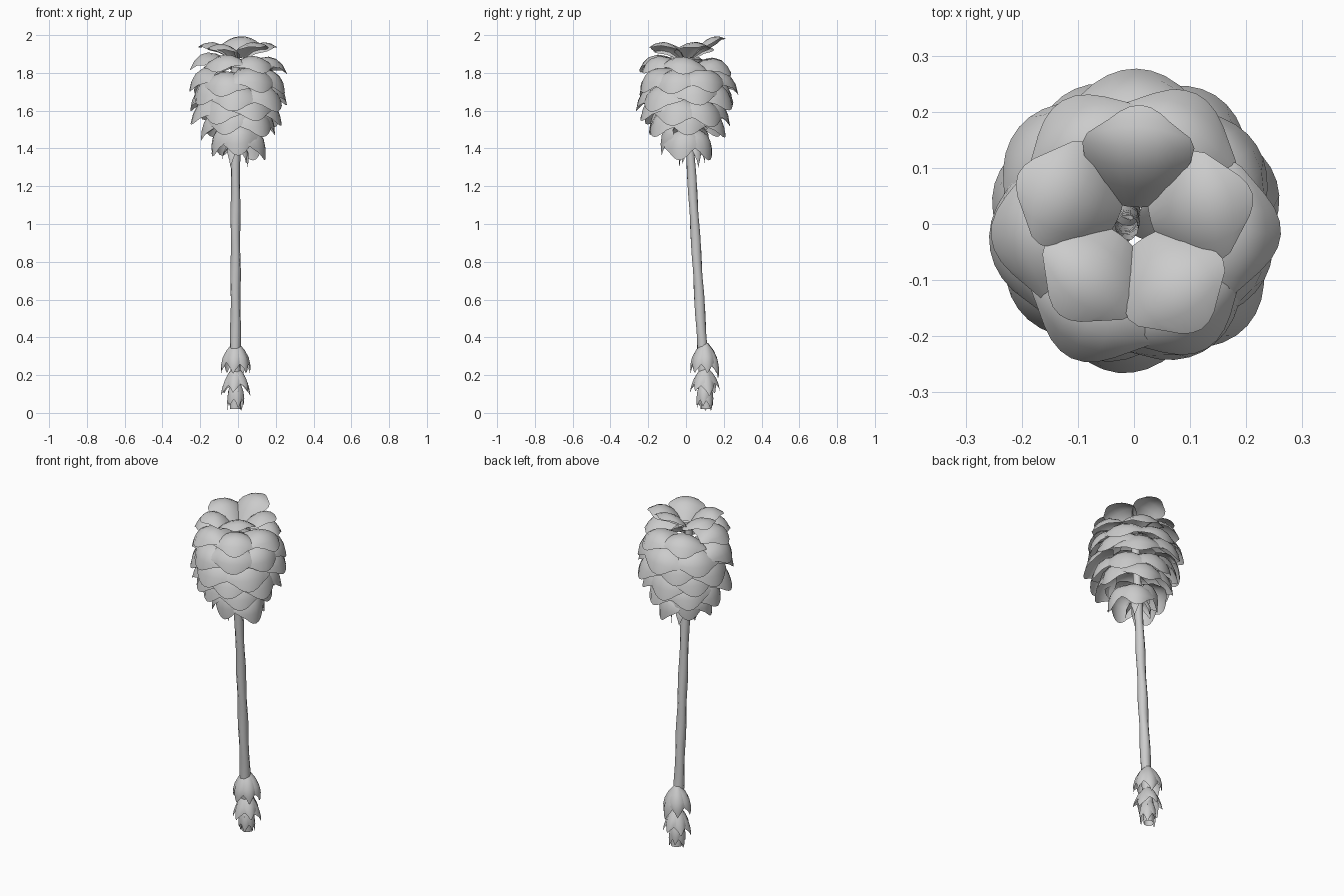
import bpy, math, random
from mathutils import Vector

if "Cube" in bpy.data.objects:
    bpy.data.objects.remove(bpy.data.objects["Cube"])

random.seed(4)


def finish(name, verts, faces):
    me = bpy.data.meshes.new(name)
    me.from_pydata(verts, [], faces)
    me.update()
    ob = bpy.data.objects.new(name, me)
    bpy.context.collection.objects.link(ob)
    for p in me.polygons:
        p.use_smooth = True
    return ob


def add_petal(verts, faces, centre, az, path, half, sag, widths, twist=0.0):
    """Cupped sheet following a (radius, z) curve through start, mid, tip."""
    a, m, b = [Vector(p) for p in path]
    c = 2 * m - (a + b) / 2
    out = Vector((math.cos(az), math.sin(az), 0))
    side = Vector((-math.sin(az), math.cos(az), 0))
    n, base = 6, len(verts)
    rows = len(widths)
    for i in range(rows):
        for j in range(n + 1):
            u = 2 * j / n - 1
            t = i / (rows - 1) * (1 - 0.13 * u * u)
            p = a * (1 - t) ** 2 + c * 2 * t * (1 - t) + b * t * t
            d = ((c - a) * (1 - t) + (b - c) * t).normalized()
            nrm = Vector((-d.y, d.x))
            s = u * half * widths[i]
            p = p - nrm * (sag * s * s / half)
            lift = twist * s
            verts.append(centre + out * p.x + side * s + Vector((0, 0, p.y + lift)))
    for i in range(rows - 1):
        for j in range(n):
            k = base + i * (n + 1) + j
            faces.append((k, k + 1, k + n + 2, k + n + 1))


# Flower head: tiers of overlapping petals (count, offset, path, half width, sag)
PETAL = (0.35, 0.72, 0.95, 1.0, 0.92, 0.55)
tiers = [
    ("crown_petals", 5, 90, ((.03, 1.88), (.12, 1.955), (.215, 1.925)), .10, .40),
    ("upper_petals", 6, 60, ((.06, 1.86), (.18, 1.89), (.255, 1.80)), .125, .50),
    ("shoulder_petals", 7, 38, ((.09, 1.82), (.215, 1.80), (.265, 1.69)), .14, .52),
    ("middle_petals", 7, 12, ((.11, 1.76), (.215, 1.73), (.26, 1.61)), .14, .52),
    ("low_petals", 7, 38, ((.11, 1.68), (.20, 1.65), (.245, 1.53)), .135, .52),
    ("under_petals", 6, 5, ((.10, 1.60), (.175, 1.57), (.205, 1.455)), .125, .55),
    ("bottom_petals", 5, 270, ((.05, 1.52), (.125, 1.48), (.135, 1.355)), .105, .60),
]
for name, count, off, path, half, sag in tiers:
    verts, faces = [], []
    for k in range(count):
        az = math.radians(off + 360 * k / count + random.uniform(-6, 6))
        dz, dr = random.uniform(-.02, .02), random.uniform(-.012, .012)
        lift = 0.0
        if name == "crown_petals":
            dz = 0
            lift = .055 if k == 0 else random.uniform(-.01, .015)
        pts = [(r + dr * i / 2, z + dz + lift * i / 2)
               for i, (r, z) in enumerate(path)]
        add_petal(verts, faces, Vector((0, 0, 0)), az, pts, half, sag, PETAL,
                  random.uniform(-.1, .1))
    finish(name, verts, faces)

# Small hanging sepals under the head
verts, faces = [], []
SEPAL = (0.6, 1.0, 0.8, 0.15)
for k in range(5):
    add_petal(verts, faces, Vector((-.01, .03, 0)), math.radians(30 + 72 * k),
              ((.02, 1.44), (.065, 1.39), (.07, 1.30 + .02 * (k % 3))), .03, .4, SEPAL)
finish("sepals", verts, faces)

# Leaning, slightly knobbly stem
verts, faces = [], []
sides, rings = 10, 40
for i in range(rings + 1):
    t = i / rings
    z = 0.02 + 1.83 * t
    y = 0.108 - 0.062 * z
    rad = 0.029 - 0.007 * t
    for j in range(sides):
        a = 2 * math.pi * j / sides
        r = rad * (1 + 0.07 * math.sin(2 * a + i * 0.9))
        verts.append((-0.013 + r * math.cos(a), y + r * math.sin(a), z))
for i in range(rings):
    for j in range(sides):
        q = (j + 1) % sides
        faces.append((i * sides + j, i * sides + q,
                      (i + 1) * sides + q, (i + 1) * sides + j))
finish("stem", verts, faces)

# Drooping leaves at the foot of the stem
LEAF = (0.3, 0.7, 1.0, 0.85, 0.25)
leaf_tiers = [
    ("upper_leaves", 6, 75, ((.015, .37), (.07, .28), (.075, .185)), .045),
    ("middle_leaves", 6, 20, ((.015, .24), (.06, .17), (.08, .09)), .042),
    ("lower_leaves", 6, 50, ((.012, .17), (.042, .10), (.042, .012)), .036),
]
for name, count, off, path, half in leaf_tiers:
    verts, faces = [], []
    for k in range(count):
        dz = random.uniform(0, .03)
        pts = [(r, z + dz * i / 2) for i, (r, z) in enumerate(path)]
        if k == 0:
            pts = path
        add_petal(verts, faces, Vector((-.012, .10, 0)),
                  math.radians(off + 360 * k / count + random.uniform(-8, 8)),
                  pts, half, .6, LEAF)
    finish(name, verts, faces)
